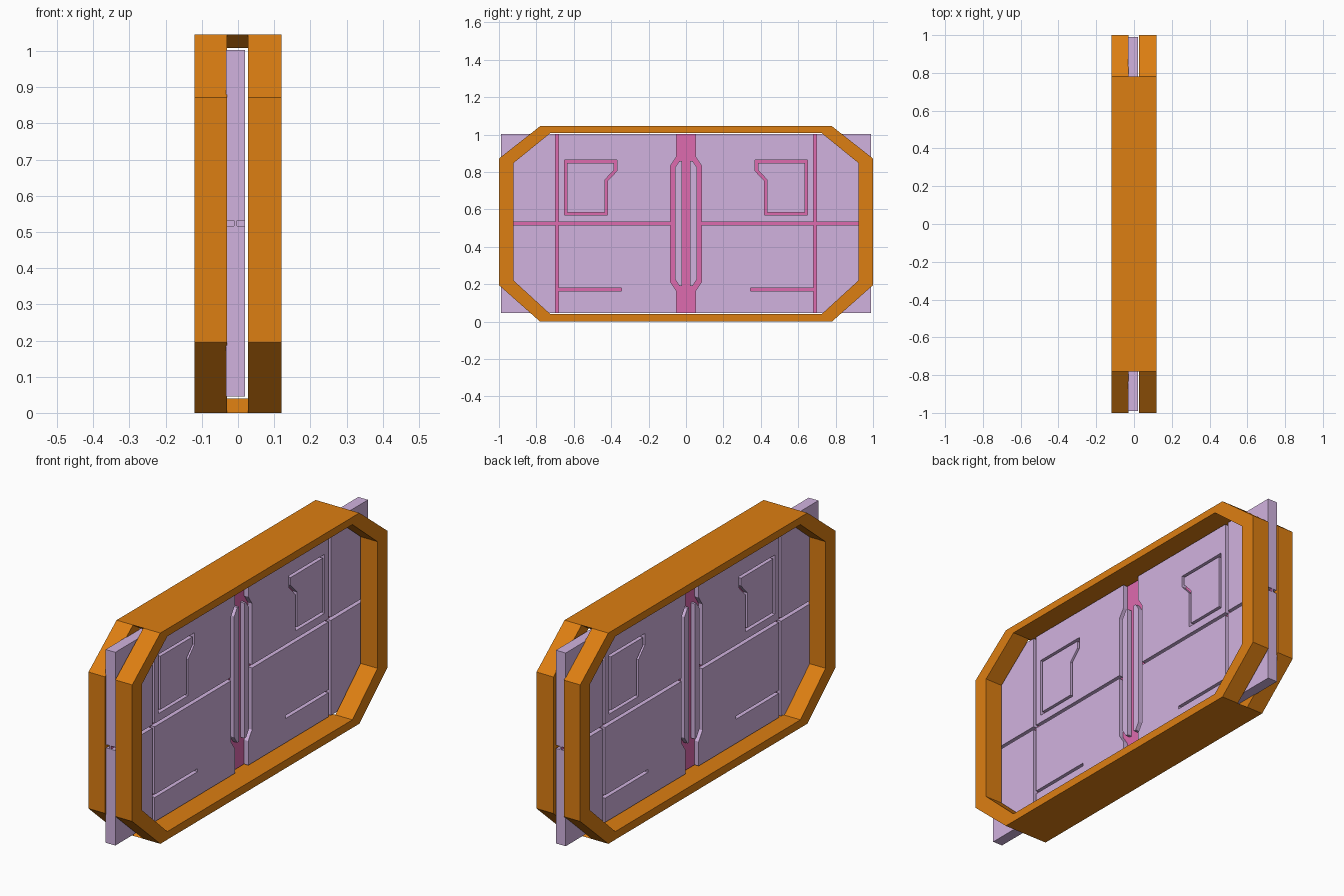
import bpy
import bmesh

cube = bpy.data.objects.get("Cube")
if cube:
    bpy.data.objects.remove(cube, do_unlink=True)


def material(name, rgb):
    m = bpy.data.materials.new(name)
    m.use_nodes = True
    m.diffuse_color = (*rgb, 1)
    m.node_tree.nodes["Principled BSDF"].inputs["Base Color"].default_value = (*rgb, 1)
    return m


ORANGE = material("orange", (0.72, 0.21, 0.006))
LILAC = material("lilac", (0.64, 0.45, 0.74))
PINK = material("pink", (0.73, 0.145, 0.43))


def finish(name, bm, mats):
    bmesh.ops.recalc_face_normals(bm, faces=bm.faces)
    mesh = bpy.data.meshes.new(name)
    bm.to_mesh(mesh)
    bm.free()
    for m in mats:
        mesh.materials.append(m)
    ob = bpy.data.objects.new(name, mesh)
    bpy.context.collection.objects.link(ob)
    return ob


def prism(name, profile, x0, x1, *mats):
    """Extrude a (y, z) profile along x."""
    bm = bmesh.new()
    a, b = [[bm.verts.new((x, y, z)) for y, z in profile] for x in (x0, x1)]
    bm.faces.new(a)
    bm.faces.new(b)
    for i in range(len(a)):
        j = (i + 1) % len(a)
        bm.faces.new((a[i], a[j], b[j], b[i]))
    return finish(name, bm, mats)


def ring(name, outer, inner, x0, x1, *mats):
    """Closed loop between two matching (y, z) outlines."""
    bm = bmesh.new()
    loops = [[bm.verts.new((x, y, z)) for y, z in outline]
             for outline, x in ((outer, x0), (outer, x1), (inner, x1), (inner, x0))]
    n = len(outer)
    for k in range(4):
        p, q = loops[k], loops[(k + 1) % 4]
        for i in range(n):
            j = (i + 1) % n
            bm.faces.new((p[i], p[j], q[j], q[i]))
    return finish(name, bm, mats)


def rect(y0, y1, z0, z1):
    return [(y0, z0), (y1, z0), (y1, z1), (y0, z1)]


def mirrored(profile, s):
    return [(s * y, z) for y, z in profile]


def octagon(y_flat, y_end, z0, z1, z2, z3):
    half = [(y_flat, z0), (y_end, z1), (y_end, z2), (y_flat, z3)]
    return half + [(-y, z) for y, z in reversed(half)]


# Octagonal frame: two rings, bridged only along top and bottom
outer = octagon(0.78, 1.0, 0, 0.195, 0.872, 1.045)
inner = octagon(0.725, 0.922, 0.04, 0.22, 0.848, 1.008)
SLOT = (-0.03, 0.027)
ring("frame_left_half", outer, inner, SLOT[1], 0.12, ORANGE)
ring("frame_right_half", outer, inner, -0.12, SLOT[0], ORANGE)
for name, i, j in (("frame_top_bridge", 3, 4), ("frame_bottom_bridge", 7, 0)):
    prism(name, [outer[i], outer[j], inner[j], inner[i]], *SLOT, ORANGE)

# Door core, pink where the grooves reveal it
core = prism("door_core", rect(-0.99, 0.99, 0.045, 1.003), -0.011, -0.003, LILAC, PINK)
for face in core.data.polygons:
    face.material_index = int(abs(face.normal.x) > 0.5)

# Outlines cut through the door skins
window_outer = [(0.37, 0.863), (0.65, 0.863), (0.65, 0.57),
                (0.42, 0.57), (0.42, 0.752), (0.37, 0.805)]
window_inner = [(0.384, 0.849), (0.636, 0.849), (0.636, 0.584),
                (0.434, 0.584), (0.434, 0.758), (0.384, 0.811)]
channel_half = [(0.052, -0.1), (0.052, 0.165), (0.082, 0.21),
                (0.082, 0.835), (0.052, 0.88), (0.052, 1.1)]
channel = channel_half + [(-y, z) for y, z in reversed(channel_half)]
bar = [(0.022, 0.19), (0.035, 0.19), (0.058, 0.225),
       (0.058, 0.825), (0.035, 0.86), (0.022, 0.86)]


def groove_cutters(x0, x1):
    yield prism("channel_cutter", channel, x0, x1)
    for s in (-1, 1):
        for groove in (rect(0.681, 0.699, -0.1, 1.1),
                       rect(0.05, 1.1, 0.516, 0.532),
                       rect(0.345, 0.69, 0.165, 0.18)):
            yield prism("groove_cutter", mirrored(groove, s), x0, x1)
        yield ring("window_cutter", mirrored(window_outer, s),
                   mirrored(window_inner, s), x0, x1)


# Grooved skin and raised centre bars on each side of the core
for side, x0, x1 in (("left", -0.003, 0.02), ("right", -0.033, -0.011)):
    skin = prism(f"door_skin_{side}", rect(-0.99, 0.99, 0.045, 1.003), x0, x1, LILAC)
    bpy.context.view_layer.objects.active = skin
    for cutter in groove_cutters(x0 - 0.02, x1 + 0.02):
        cutter.hide_render = True
        mod = skin.modifiers.new("cut", "BOOLEAN")
        mod.operation = "DIFFERENCE"
        mod.solver = "EXACT"
        mod.object = cutter
        bpy.ops.object.modifier_apply(modifier=mod.name)
        bpy.data.objects.remove(cutter, do_unlink=True)
    for s, end in ((-1, "front"), (1, "back")):
        prism(f"centre_bar_{side}_{end}", mirrored(bar, s), x0, x1, LILAC)
